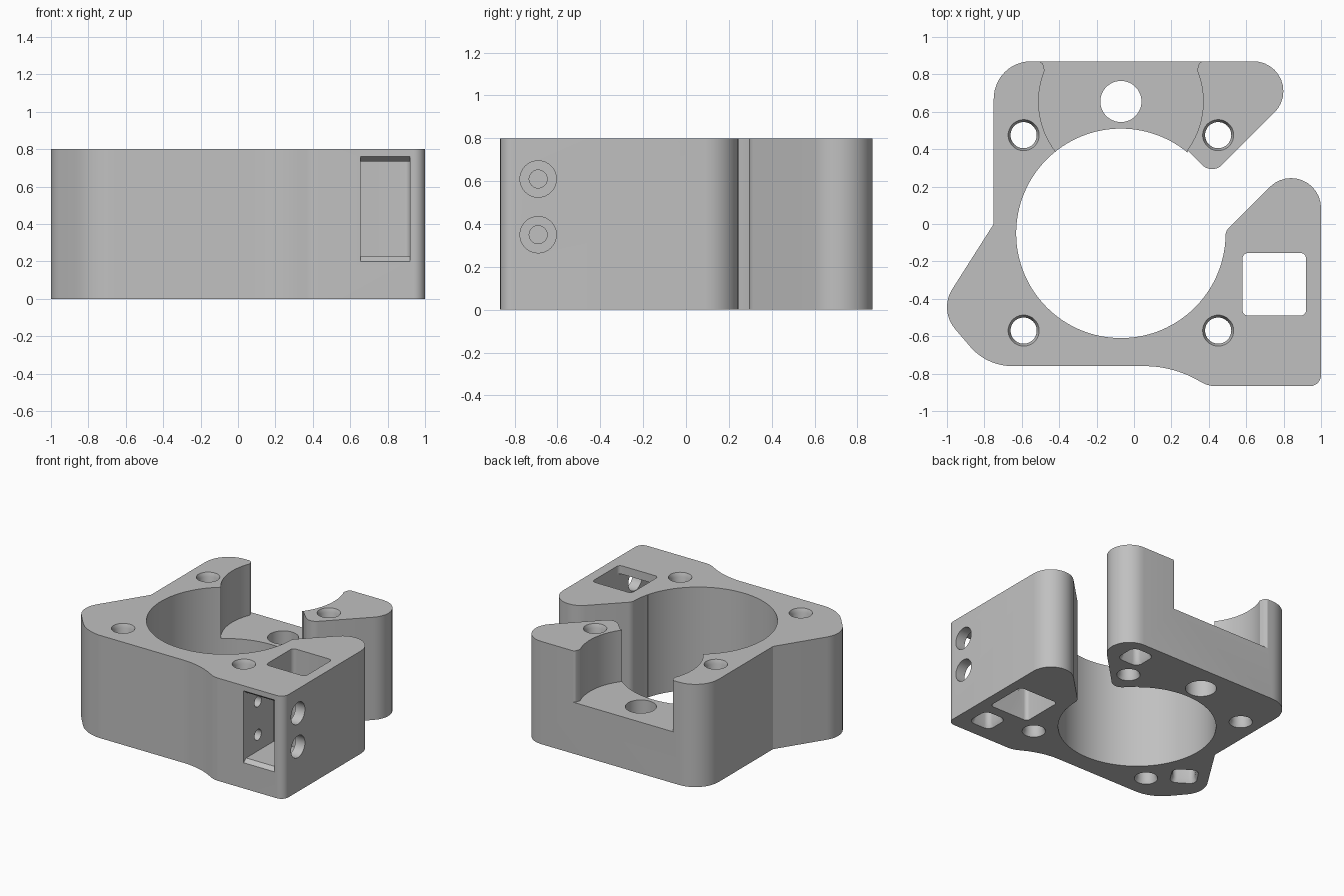
import bpy, bmesh, math
from math import sin, cos, tan, radians
from mathutils import Vector, Matrix

if "Cube" in bpy.data.objects:
    bpy.data.objects.remove(bpy.data.objects["Cube"])

HEIGHT = 0.8
BORE = Vector((-0.07, -0.05))

grey = bpy.data.materials.new("plain_grey")
grey.use_nodes = True
grey.diffuse_color = (0.53, 0.53, 0.53, 1)
grey.node_tree.nodes["Principled BSDF"].inputs["Base Color"].default_value = grey.diffuse_color


def fillet(corners, steps=12):
    """Round each (x, y, radius) corner of a closed profile."""
    out = []
    for i, (x, y, r) in enumerate(corners):
        p = Vector((x, y))
        if not r:
            out.append(p)
            continue
        u = (Vector(corners[i - 1][:2]) - p).normalized()
        v = (Vector(corners[(i + 1) % len(corners)][:2]) - p).normalized()
        half = u.angle(v) / 2
        c = p + (u + v).normalized() * (r / sin(half))
        s, e = p + u * (r / tan(half)) - c, p + v * (r / tan(half)) - c
        turn = math.atan2(s.x * e.y - s.y * e.x, s.dot(e))
        out += [c + Matrix.Rotation(turn * k / steps, 2) @ s for k in range(steps + 1)]
    return out


def circle(x, y, r, n=48):
    return [Vector((x + r * cos(math.tau * k / n), y + r * sin(math.tau * k / n))) for k in range(n)]


def box(x, y, w, h, r=0.0):
    return fillet([(x + a * w / 2, y + b * h / 2, r) for a, b in ((-1, -1), (1, -1), (1, 1), (-1, 1))], 6)


def loft(name, sections, matrix=Matrix()):
    """Closed solid through (profile, level) sections."""
    bm = bmesh.new()
    rings = [[bm.verts.new((p.x, p.y, z)) for p in prof] for prof, z in sections]
    for lo, hi in zip(rings, rings[1:]):
        for i in range(len(lo)):
            bm.faces.new((lo[i - 1], lo[i], hi[i], hi[i - 1]))
    bm.faces.new(rings[0])
    bm.faces.new(rings[-1])
    bmesh.ops.recalc_face_normals(bm, faces=bm.faces)
    bm.transform(matrix)
    mesh = bpy.data.meshes.new(name)
    bm.to_mesh(mesh)
    bm.free()
    mesh.materials.append(grey)
    ob = bpy.data.objects.new(name, mesh)
    bpy.context.collection.objects.link(ob)
    return ob


cutters = []


def cut(name, sections, matrix=Matrix()):
    ob = loft(name, sections, matrix)
    ob.hide_render = True
    cutters.append(ob)


# Main body: outline with the slanted gap leading into the bore
outline = fillet([
    (-0.75, 0, 0), (-0.75, 0.87, 0.2), (1.025, 0.87, 0.16), (0.4175, 0.2625, 0.075),
    (0.29, 0.39, 0), (BORE.x, BORE.y, 0), (0.47, -0.2, 0), (0.492, -0.035, 0.07),
    (1, 0.47, 0.16), (1, -0.867, 0.06), (0.4, -0.867, 0.15), (0.2, -0.76, 0.57),
    (-0.787, -0.76, 0.3), (-1.043, -0.46, 0.18)])
body = loft("housing_body", [(outline, 0), (outline, HEIGHT)])

# Central bore
bore = circle(*BORE, 0.56, 128)
cut("bore_cutter", [(bore, -0.1), (bore, 0.9)])

# Rear recess with flared mouth, and the hole in its floor
arc = [Vector((0.44 * cos(radians(a)), 0.44 * sin(radians(a)))) for a in range(158, 383, 4)]
flare = [Vector(p) for p in ((0.413, 0.19), (0.42, 0.205), (0.437, 0.216), (0.437, 0.3))]
mirrored = [Vector((-p.x, p.y)) for p in reversed(flare)]
recess = [p + Vector((BORE.x, 0.655)) for p in arc + flare + mirrored]
cut("recess_cutter", [(recess, 0.4), (recess, 0.9)])
floor_hole = circle(BORE.x, 0.655, 0.11)
cut("floor_hole_cutter", [(floor_hole, -0.1), (floor_hole, 0.5)])

# Four chamfered screw holes
for x in (-0.59, 0.45):
    for y in (0.475, -0.57):
        wide, slim = circle(x, y, 0.083), circle(x, y, 0.07)
        cut("screw_hole_cutter", [(wide, -0.05), (wide, 0), (slim, 0.03), (slim, HEIGHT - 0.03),
                                  (wide, HEIGHT), (wide, HEIGHT + 0.05)])

# Blind square pockets, chamfered at the mouth
mouth, inner = box(0, 0, 0.19, 0.19, 0.05), box(0, 0, 0.16, 0.16, 0.04)
pocket = [(mouth, -0.05), (mouth, 0), (inner, 0.03), (inner, 0.15)]
flip = Matrix.Translation((0, 0, HEIGHT)) @ Matrix.Scale(-1, 4, (0, 0, 1))
for x, y, turn, sides in ((0.573, 0.7, 0, 2), (-0.78, -0.375, -33, 2), (0.8, -0.665, 0, 1)):
    place = Matrix.Translation((x, y, 0)) @ Matrix.Rotation(radians(turn), 4, "Z")
    for m in (place, flip @ place)[:sides]:
        cut("pocket_cutter", pocket, m)

# Vertical window through the right block
window = box(0.75, -0.3225, 0.34, 0.335, 0.03)
cut("window_cutter", [(window, -0.1), (window, 0.9)])

# Front slot opening into the window, bevelled at top and bottom
big, small = box(0.7875, 0.48, 0.265, 0.56), box(0.7875, 0.48, 0.265, 0.51)
cut("front_slot_cutter", [(big, 0.95), (big, 0.867), (small, 0.835), (small, 0.42)],
    Matrix.Rotation(radians(90), 4, "X"))

# Side bolt holes: wide in the outer wall, narrow in the inner wall
along_x = Matrix(((0, 0, 1, 0), (1, 0, 0, 0), (0, 1, 0, 0), (0, 0, 0, 1)))
for z in (0.35, 0.61):
    for radius, start, end in ((0.085, 0.85, 1.1), (0.042, 0.35, 0.75)):
        ring = circle(-0.69, z, radius, 32)
        cut("bolt_hole_cutter", [(ring, start), (ring, end)], along_x)

# Carve everything, then drop the cutters
for c in cutters:
    mod = body.modifiers.new(c.name, "BOOLEAN")
    mod.operation, mod.solver, mod.object = "DIFFERENCE", "EXACT", c
bpy.context.view_layer.update()
carved = bpy.data.meshes.new_from_object(body.evaluated_get(bpy.context.evaluated_depsgraph_get()))
body.modifiers.clear()
body.data = carved
for c in cutters:
    bpy.data.objects.remove(c)

bpy.ops.object.select_all(action="DESELECT")
body.select_set(True)
bpy.context.view_layer.objects.active = body
bpy.ops.object.shade_smooth_by_angle(angle=radians(30))
